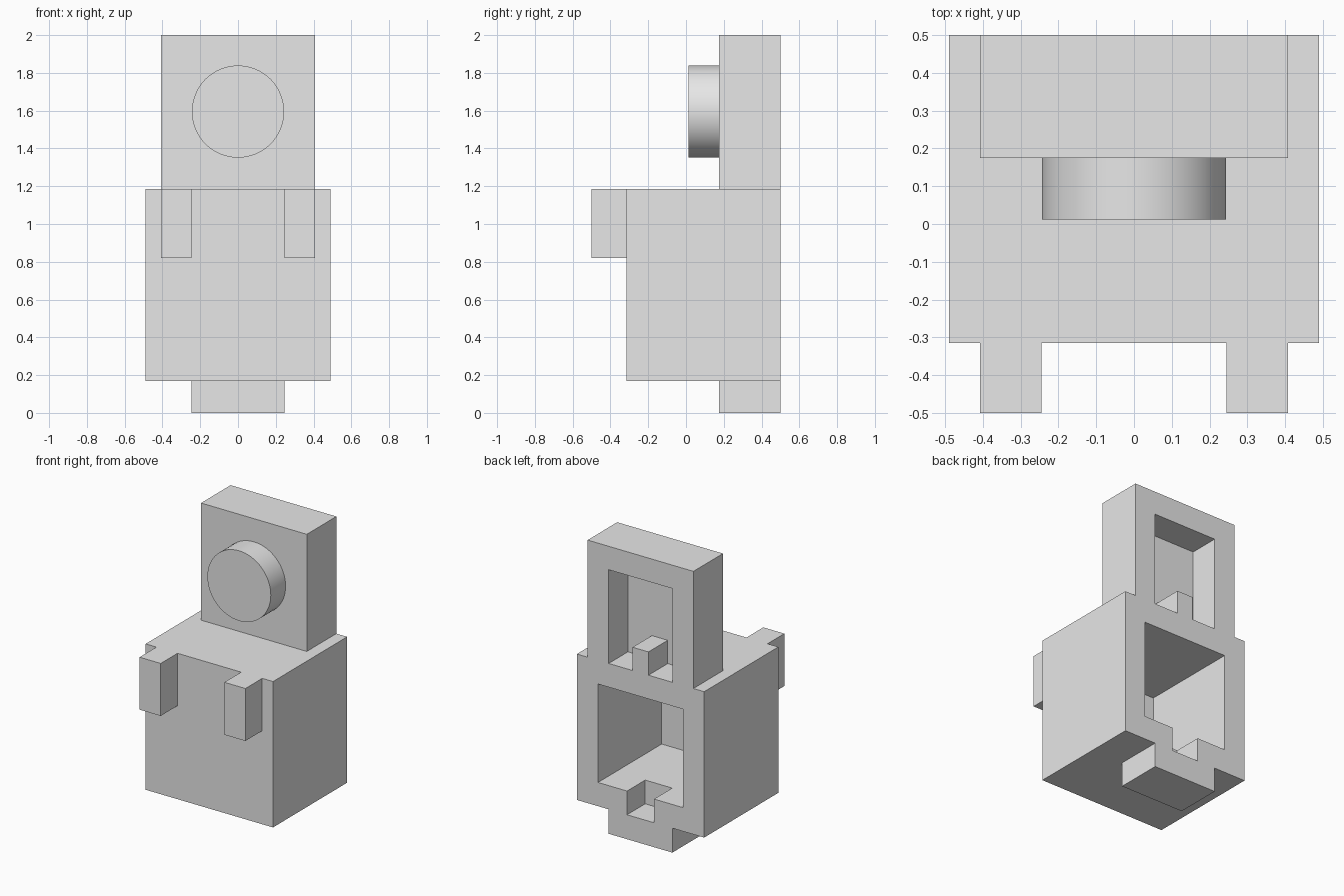
import bpy, math
from mathutils import Vector

cube = bpy.data.objects.get("Cube")
if cube:
    bpy.data.objects.remove(cube, do_unlink=True)

grey = bpy.data.materials.new("light grey")
grey.use_nodes = True
grey.diffuse_color = (0.8, 0.8, 0.8, 1)
for node in grey.node_tree.nodes:
    if node.type == 'BSDF_PRINCIPLED':
        node.inputs["Base Color"].default_value = grey.diffuse_color


def box(name, low, high):
    """Box between two opposite corners."""
    low, high = Vector(low), Vector(high)
    bpy.ops.mesh.primitive_cube_add(size=1)
    obj = bpy.context.object
    obj.name = name
    for v in obj.data.vertices:
        v.co = [(a + b) / 2 + c * (b - a) for a, b, c in zip(low, high, v.co)]
    obj.data.materials.append(grey)
    return obj


def carve(obj, low, high):
    """Cut a box-shaped hollow out of a part."""
    cutter = box("cutter", low, high)
    cutter.hide_render = True
    mod = obj.modifiers.new("hollow", 'BOOLEAN')
    mod.operation = 'DIFFERENCE'
    mod.solver = 'EXACT'
    mod.object = cutter
    bpy.context.view_layer.objects.active = obj
    bpy.ops.object.modifier_apply(modifier=mod.name)
    bpy.data.objects.remove(cutter, do_unlink=True)


BACK = 0.5
BEYOND = BACK + 0.1     # cutters reach past the back face
BASE, SHOULDER = 0.17, 1.185

# Hollow torso with a notch through its floor
torso = box("torso", (-0.49, -0.315, BASE), (0.49, BACK, SHOULDER))
carve(torso, (-0.327, -0.2, 0.335), (0.327, BEYOND, 1.02))
carve(torso, (-0.104, 0.3, 0.1), (0.104, BEYOND, 0.4))

# Foot closes the notch from below
box("foot", (-0.245, 0.175, 0), (0.245, BACK, BASE))

# Upright head plate, open at the back, with a small block inside
head = box("head", (-0.407, 0.175, SHOULDER), (0.407, BACK, 2))
carve(head, (-0.245, 0.288, SHOULDER - 0.1), (0.245, BEYOND, 1.837))
box("inner_block", (-0.061, 0.288, SHOULDER), (0.061, BACK, 1.347))

# Round stud on the face of the head
bpy.ops.mesh.primitive_cylinder_add(
    vertices=64, radius=0.244, depth=0.163,
    location=(0, 0.0935, 1.595), rotation=(math.pi / 2, 0, 0))
stud = bpy.context.object
stud.name = "face_stud"
stud.data.materials.append(grey)
bpy.ops.object.shade_smooth_by_angle(angle=math.radians(30))

# Front pegs
for side, name in ((1, "left_peg"), (-1, "right_peg")):
    x = sorted((side * 0.245, side * 0.407))
    box(name, (x[0], -0.5, 0.82), (x[1], -0.315, SHOULDER))
